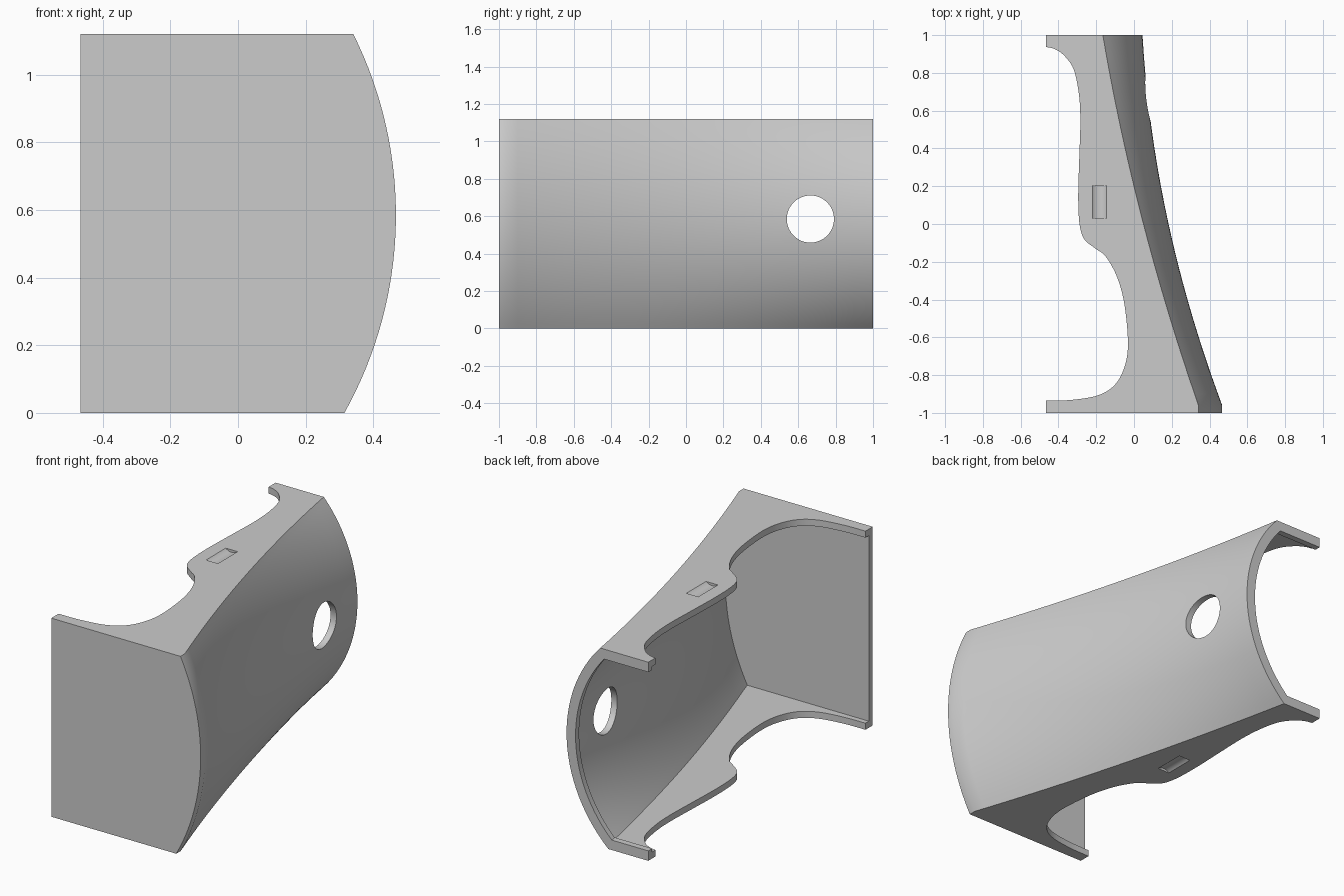
import bpy, bmesh, math
from mathutils import Vector

cube = bpy.data.objects.get("Cube")
if cube:
    bpy.data.objects.remove(cube, do_unlink=True)

HEIGHT, MID_Z, X_MIN = 1.12, 0.585, -0.465
SKIN, RIM = 0.037, 0.056

grey = bpy.data.materials.new("plain grey")
grey.use_nodes = True
grey.diffuse_color = (0.6, 0.6, 0.6, 1)
grey.node_tree.nodes["Principled BSDF"].inputs["Base Color"].default_value = (0.6, 0.6, 0.6, 1)


def loft(name, rings, helper=True):
    """Solid through matching rings of points, capped at both ends."""
    bm = bmesh.new()
    rows = [[bm.verts.new(p) for p in ring] for ring in rings]
    n = len(rows[0])
    for a, b in zip(rows, rows[1:]):
        for i in range(n):
            j = (i + 1) % n
            bm.faces.new((a[i], a[j], b[j], b[i]))
    bm.faces.new(rows[0])
    bm.faces.new(rows[-1])
    bmesh.ops.recalc_face_normals(bm, faces=bm.faces)
    mesh = bpy.data.meshes.new(name)
    bm.to_mesh(mesh)
    bm.free()
    obj = bpy.data.objects.new(name, mesh)
    bpy.context.collection.objects.link(obj)
    obj.hide_render = helper
    mesh.materials.append(grey)
    return obj


def section(y, inset, x_min, steps=32):
    """Flat top, bottom and open side, with a bulging arc towards +x."""
    t = max(y, -0.96)
    crown = 0.183 - 0.2185 * t + 0.0805 * t * t
    edge = 0.05 - 0.26 * t + 0.045 * t * t
    sag, half = crown - edge, HEIGHT - MID_Z
    radius = (half * half + sag * sag) / (2 * sag)
    cx, r = crown - radius, radius - inset
    low = math.asin((inset - MID_Z) / r)
    high = math.asin((HEIGHT - inset - MID_Z) / r)
    pts = [(x_min, y, HEIGHT - inset), (x_min, y, inset)]
    for i in range(steps + 1):
        a = low + (high - low) * i / steps
        pts.append((cx + r * math.cos(a), y, MID_Z + r * math.sin(a)))
    return pts


def opening():
    """Smooth curve through the wavy edge of the top and bottom plates."""
    wave = [(-0.465, 0.937), (-0.42, 0.926), (-0.37, 0.892), (-0.32, 0.82), (-0.292, 0.69),
            (-0.284, 0.55), (-0.289, 0.37), (-0.295, 0.18), (-0.293, 0.05), (-0.283, -0.03),
            (-0.26, -0.085), (-0.2, -0.133), (-0.15, -0.172), (-0.09, -0.28), (-0.05, -0.43),
            (-0.032, -0.64), (-0.055, -0.77), (-0.11, -0.86), (-0.2, -0.91), (-0.34, -0.932),
            (-0.465, -0.935)]
    p = [Vector(q) for q in [wave[0]] + wave + [wave[-1]]]
    line = [Vector((-0.7, wave[0][1]))]
    for a, b, c, d in zip(p, p[1:], p[2:], p[3:]):
        for i in range(6):
            t = i / 6
            line.append(0.5 * (2 * b + (c - a) * t + (2 * a - 5 * b + 4 * c - d) * t * t
                               + (3 * b - a - 3 * c + d) * t ** 3))
    return line + [p[-1], Vector((-0.7, wave[-1][1]))]


def slot(name, surface, inward):
    """Shallow rounded groove along y."""
    half, depth = 0.037, 0.014
    r = (half * half + depth * depth) / (2 * depth)
    sweep = math.asin(half / r)
    prof = [(-half, -0.01)]
    for i in range(13):
        a = sweep * (i / 6 - 1)
        prof.append((r * math.sin(a), depth - r + r * math.cos(a)))
    prof.append((half, -0.01))
    return loft(name, [[(x - 0.183, y, surface + d * inward) for x, d in prof]
                       for y in (0.03, 0.205)])


# Long hollow that leaves the skin and the front wall, and a narrower mouth at the back rim
stations = [-0.9 + 0.1 * i for i in range(19)]
cavity = loft("cavity_cutter", [section(y, SKIN, -0.8) for y in [-0.965] + stations + [0.965]])
mouth = loft("mouth_cutter", [section(y, RIM, -0.8) for y in (0.94, 1, 1.1)])

# Wavy opening through both plates, round port in the bulging side, grooves
wave_cut = loft("opening_cutter", [[(q.x, q.y, z) for q in opening()] for z in (-0.2, 1.4)])
port = loft("port_cutter", [[(x, 0.665 + 0.126 * math.cos(k * math.tau / 64),
                              MID_Z + 0.126 * math.sin(k * math.tau / 64)) for k in range(64)]
                            for x in (-0.4, 0.8)])
cutters = [cavity, mouth, wave_cut, port,
           slot("top_slot_cutter", HEIGHT, -1), slot("bottom_slot_cutter", 0, 1)]

# Shell with front wall, bulging side and plates
shell = loft("shell", [section(y, 0, X_MIN) for y in [-1, -0.96] + stations + [1]], False)
bpy.context.view_layer.objects.active = shell
for c in cutters:
    mod = shell.modifiers.new("cut", "BOOLEAN")
    mod.operation, mod.solver, mod.object = "DIFFERENCE", "EXACT", c
    bpy.ops.object.modifier_apply(modifier=mod.name)
    bpy.data.objects.remove(c, do_unlink=True)

# Smooth curves, sharp edges
bpy.ops.object.select_all(action="DESELECT")
shell.select_set(True)
bpy.context.view_layer.objects.active = shell
bpy.ops.object.shade_smooth_by_angle(angle=math.radians(30))
